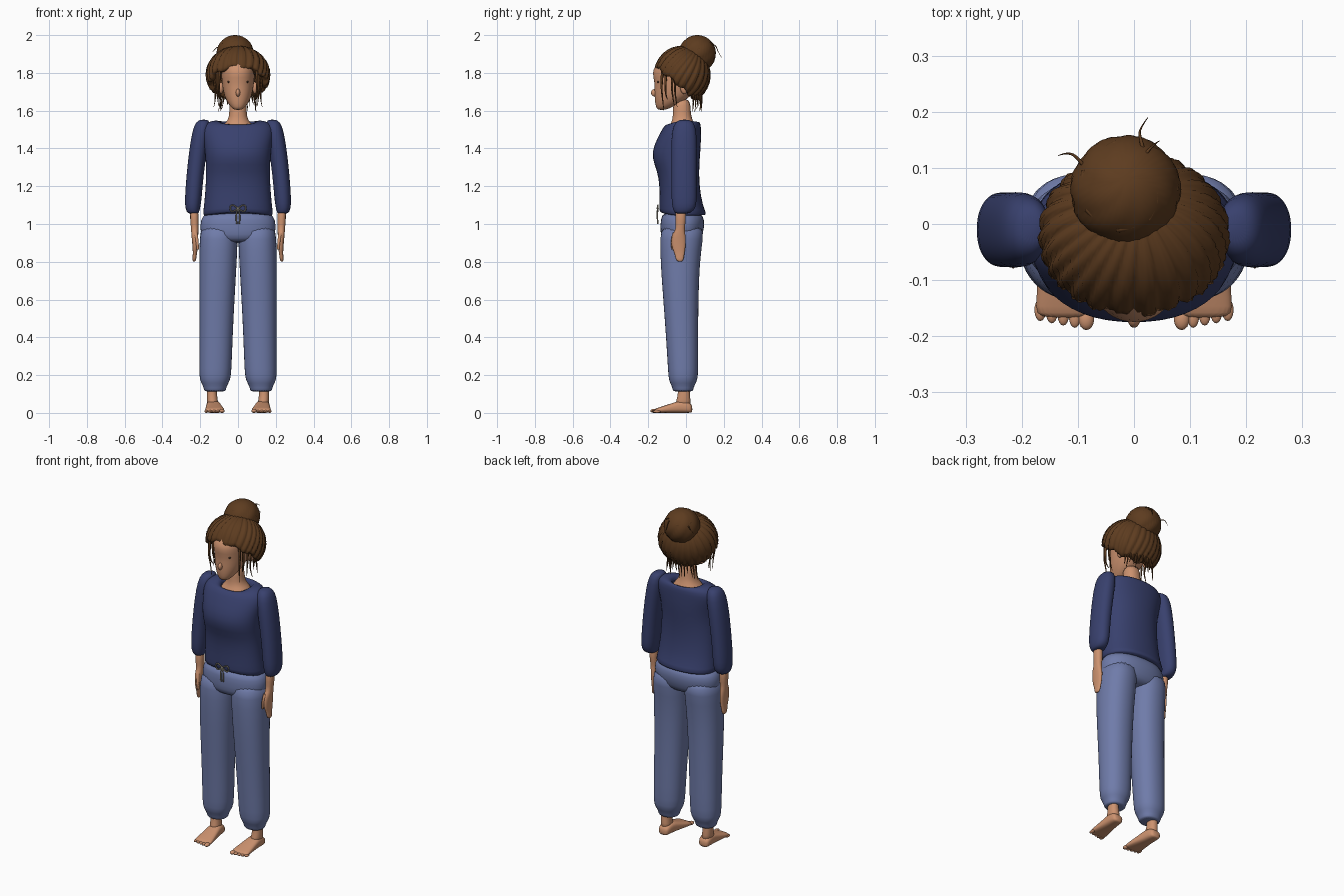
import bpy, bmesh, math, random
from math import sin, cos, pi, radians
from mathutils import Vector, Matrix

random.seed(4)
if "Cube" in bpy.data.objects:
    bpy.data.objects.remove(bpy.data.objects["Cube"])


def material(name, rgb):
    m = bpy.data.materials.new(name)
    m.use_nodes = True
    col = (*rgb, 1)
    m.diffuse_color = col
    bsdf = m.node_tree.nodes["Principled BSDF"]
    bsdf.inputs["Base Color"].default_value = col
    bsdf.inputs["Roughness"].default_value = 0.8
    return m


SKIN = material("skin", (0.61, 0.29, 0.16))
HAIR = material("brown hair", (0.11, 0.045, 0.014))
NAVY = material("navy knit", (0.04, 0.052, 0.155))
BLUE = material("soft blue cloth", (0.16, 0.2, 0.4))
CORD = material("beige cord", (0.36, 0.33, 0.26))
DARK = material("dark eye", (0.04, 0.02, 0.012))


def finish(name, bm, mat, subdiv=0):
    bmesh.ops.recalc_face_normals(bm, faces=bm.faces)
    for f in bm.faces:
        f.smooth = True
    mesh = bpy.data.meshes.new(name)
    bm.to_mesh(mesh)
    bm.free()
    mesh.materials.append(mat)
    ob = bpy.data.objects.new(name, mesh)
    bpy.context.collection.objects.link(ob)
    if subdiv:
        mod = ob.modifiers.new("smooth", "SUBSURF")
        mod.levels = mod.render_levels = subdiv
    return ob


def bridge(bm, rows):
    n = len(rows[0])
    for a, b in zip(rows, rows[1:]):
        for i in range(n):
            j = (i + 1) % n
            bm.faces.new((a[i], a[j], b[j], b[i]))


def loft(name, rings, mat, side=1, axis="z", power=2.2, caps=(True, True), dips=None, n=24):
    """Rings are (height, centre x, half width, front, back) along an axis."""
    bm = bmesh.new()
    rows = []
    for k, (h, cx, rx, v0, v1) in enumerate(rings):
        row = []
        for i in range(n):
            a = 2 * pi * i / n
            c, s = cos(a), sin(a)
            u = math.copysign(abs(c) ** (2 / power), c)
            v = math.copysign(abs(s) ** (2 / power), s)
            x, w = side * (cx + rx * u), (v0 + v1) / 2 + (v1 - v0) / 2 * v
            dip = (dips or {}).get(k, 0) * s * s * (1 if s < 0 else 0.3)
            row.append(bm.verts.new((x, w, h - dip) if axis == "z" else (x, h, w)))
        rows.append(row)
    bridge(bm, rows)
    for use, row in zip(caps, (rows[0], rows[-1])):
        if use:
            bm.faces.new(row)
    return finish(name, bm, mat, 1)


def ball(name, loc, radii, mat):
    bm = bmesh.new()
    bmesh.ops.create_uvsphere(bm, u_segments=16, v_segments=10, radius=1,
                              matrix=Matrix.Translation(loc) @ Matrix.Diagonal((*radii, 1)))
    return finish(name, bm, mat)


def strands(name, paths, radius, mat, tip=0.15, cyclic=False):
    cu = bpy.data.curves.new(name, "CURVE")
    cu.dimensions = "3D"
    cu.bevel_depth, cu.bevel_resolution, cu.resolution_u = radius, 1, 4
    for path in paths:
        sp = cu.splines.new("NURBS")
        sp.points.add(len(path) - 1)
        for i, (p, co) in enumerate(zip(sp.points, path)):
            p.co = (*co, 1)
            p.radius = 1 - (1 - tip) * i / (len(path) - 1)
        sp.order_u = 3
        sp.use_endpoint_u, sp.use_cyclic_u = not cyclic, cyclic
    cu.materials.append(mat)
    ob = bpy.data.objects.new(name, cu)
    bpy.context.collection.objects.link(ob)


def hair_shell(name, centre, radii, tilt, edge, locks, swirl, depth, n=168, steps=16):
    """Grooved cap of locks gathered at a tilted pole, tucked in at the edge."""
    bm = bmesh.new()
    rot = Matrix.Rotation(-radians(tilt), 3, "X")
    rows = []
    stages = [(0.04 + 0.96 * k / steps, 1) for k in range(steps + 1)]
    for t, scale in stages + [(1.03, 0.94), (1.02, 0.82), (1, 0.55)]:
        row = []
        for i in range(n):
            a = 2 * pi * i / n
            p = t * radians(edge(a))
            wave = a + swirl * p + 0.06 * sin(3 * a + 2 * p)
            groove = abs(sin(wave * locks / 2)) ** 0.6 + 0.4 * abs(sin(wave * locks * 1.5 + 1))
            r = scale * (1 + depth * min(1, 1.5 * t) * (groove - 1))
            p += 0.05 * t * t * sin(a * 9)
            d = rot @ Vector((sin(p) * sin(a), -sin(p) * cos(a), cos(p))) * r
            row.append(bm.verts.new([c + q * s for c, q, s in zip(centre, d, radii)]))
        rows.append(row)
    bridge(bm, rows)
    bm.faces.new(rows[0])
    return finish(name, bm, HAIR)


# Head, neck and upper chest
loft("head", [(1.603, 0, .02, -.15, -.11), (1.62, 0, .04, -.16, -.07),
              (1.655, 0, .064, -.166, 0), (1.70, 0, .079, -.168, .05),
              (1.75, 0, .086, -.166, .075), (1.80, 0, .09, -.181, .085),
              (1.84, 0, .088, -.165, .08), (1.88, 0, .07, -.12, .06),
              (1.90, 0, .04, -.08, .03)], SKIN)
loft("neck", [(1.45, 0, .1, -.11, .06), (1.50, 0, .092, -.1, .055),
              (1.525, 0, .078, -.085, .048), (1.55, 0, .052, -.072, .034),
              (1.59, 0, .045, -.069, .024), (1.67, 0, .046, -.068, .024)], SKIN)
ball("nose", (0, -.166, 1.695), (.012, .019, .02), SKIN)

# Loose top
loft("top_body", [(1.04, 0, .18, -.13, .1), (1.045, 0, .188, -.142, .112),
                  (1.10, 0, .181, -.141, .088), (1.20, 0, .172, -.14, .072),
                  (1.28, 0, .17, -.152, .07), (1.35, 0, .173, -.184, .074),
                  (1.42, 0, .18, -.17, .08), (1.48, 0, .192, -.138, .08),
                  (1.525, 0, .185, -.115, .08), (1.55, 0, .14, -.092, .072),
                  (1.548, 0, .092, -.084, .056), (1.52, 0, .086, -.078, .05)],
     NAVY, caps=(True, False), dips={0: -.018, 1: -.018, 9: .02, 10: .037, 11: .037})

# Trouser seat
loft("trouser_seat", [(.90, 0, .13, -.1, .05), (.92, 0, .19, -.132, .08),
                      (.97, 0, .202, -.137, .096), (1.02, 0, .2, -.135, .1),
                      (1.07, 0, .175, -.125, .08)], BLUE)

for side, word in ((1, "left"), (-1, "right")):
    # Sleeve, forearm and hand
    loft(word + "_sleeve", [(1.553, .18, .02, -.03, .015), (1.54, .187, .036, -.055, .04),
                            (1.50, .194, .046, -.075, .056), (1.40, .21, .048, -.079, .058),
                            (1.25, .229, .045, -.077, .056), (1.13, .237, .045, -.078, .058),
                            (1.085, .24, .04, -.072, .052), (1.062, .238, .032, -.062, .03),
                            (1.055, .236, .026, -.055, .01)], NAVY, side)
    loft(word + "_arm", [(1.09, .232, .022, -.056, 0), (1.02, .231, .023, -.057, 0),
                         (.975, .229, .019, -.052, -.008), (.95, .229, .019, -.07, -.004),
                         (.91, .227, .016, -.077, 0), (.865, .227, .013, -.072, -.004),
                         (.845, .228, .011, -.06, -.008), (.815, .231, .01, -.056, -.012),
                         (.80, .232, .007, -.045, -.018)], SKIN, side)
    strands(word + "_thumb", [[(side * .224, -.06, .95), (side * .215, -.075, .91),
                               (side * .213, -.07, .865)]], .011, SKIN, .6)
    # Trouser leg with gathered cuff
    loft(word + "_trouser_leg", [(1.0, .1, .095, -.13, .095), (.93, .102, .102, -.138, .092),
                                 (.80, .106, .1, -.136, .073), (.60, .112, .094, -.121, .066),
                                 (.40, .116, .088, -.106, .065), (.21, .12, .086, -.095, .066),
                                 (.17, .122, .08, -.091, .06), (.145, .122, .063, -.076, .044),
                                 (.118, .122, .058, -.07, .038), (.113, .122, .052, -.064, .032)],
         BLUE, side)
    # Ankle, foot and toes
    loft(word + "_ankle", [(.16, .138, .026, -.045, .02), (.10, .138, .026, -.042, .02),
                           (.07, .136, .029, -.05, .024), (.03, .133, .03, -.06, .026)], SKIN, side)
    loft(word + "_foot", [(.034, .133, .022, .003, .035), (.022, .133, .034, 0, .055),
                          (-.02, .131, .037, 0, .07), (-.06, .128, .041, 0, .056),
                          (-.11, .125, .048, 0, .04), (-.15, .123, .052, 0, .027),
                          (-.168, .123, .05, .001, .021)], SKIN, side, axis="y", power=2.8)
    for k in range(5):
        big = .014 if k == 0 else .0105
        ball(f"{word}_toe_{k + 1}", (side * (.085 + .0205 * k), -.169 + .004 * k, big * .75),
             (big, .02, big * .75), SKIN)
    # Ear and eye
    ball(word + "_ear", (side * .09, -.008, 1.722), (.014, .023, .034), SKIN)
    ball(word + "_eye", (side * .045, -.1465, 1.752), (.012, .007, .006), DARK)
    # Loose face-framing locks
    strands(word + "_face_locks",
            [[(side * x, y, 1.81), (side * (x + .006), y - .006, 1.73),
              (side * (x - .004), y, 1.67), (side * (x + lean), y + .008, low)]
             for x, y, lean, low in ((.098, -.125, -.006, 1.6), (.108, -.105, -.012, 1.66),
                                     (.112, -.07, -.01, 1.625), (.12, -.055, .008, 1.62))],
            .008, HAIR)

# Gathered hair, bun and stray wisps
hair_shell("gathered_hair", (0, -.02, 1.79), (.168, .148, .152), 25,
           lambda a: 111 - 14 * cos(a), 26, .15, .07)
BUN = Vector((-.015, .06, 1.903))
hair_shell("bun", BUN, (.098, .098, .097), 12, lambda a: 165, 7, .9, .05)
wraps = []
for k in range(7):
    start, rise = k * 2 * pi / 7, .25 + .09 * k
    wraps.append([BUN + Vector((cos(start + q * .3) * cos(rise + q * .05),
                                sin(start + q * .3) * cos(rise + q * .05),
                                sin(rise + q * .05))) * .092 for q in range(7)])
strands("bun_wraps", wraps, .007, HAIR, .4)
strands("bun_wisps", [[(.02, .12, 1.95), (.01, .155, 1.955), (.01, .17, 1.91), (.025, .19, 1.88)],
                      [(-.08, .09, 1.93), (-.1, .12, 1.94), (-.12, .128, 1.93), (-.135, .122, 1.91)],
                      [(.01, .11, 1.96), (.03, .14, 1.965), (.045, .148, 1.95)]], .004, HAIR)
nape = []
for k in range(14):
    a = -1.2 + 2.4 * k / 13
    x, y = .095 * sin(a), .01 + .07 * cos(a)
    nape.append([(x, y, 1.71), (x * 1.05, y + .008, 1.66),
                 (x * 1.1 + random.uniform(-.01, .01), y, random.uniform(1.59, 1.64))])
strands("nape_wisps", nape, .007, HAIR)

# Drawstring bow
loop = [(.042 * sin(t), -.149, 1.083 + .017 * sin(2 * t))
        for t in (2 * pi * k / 24 for k in range(24))]
strands("bow_loops", [loop], .004, CORD, 1, True)
strands("bow_tails", [[(0, -.15, 1.083), (s * .014, -.154, 1.05), (s * .006, -.149, 1.0)]
                      for s in (1, -1)], .004, CORD, 1)
ball("bow_knot", (0, -.15, 1.083), (.007, .006, .008), CORD)
